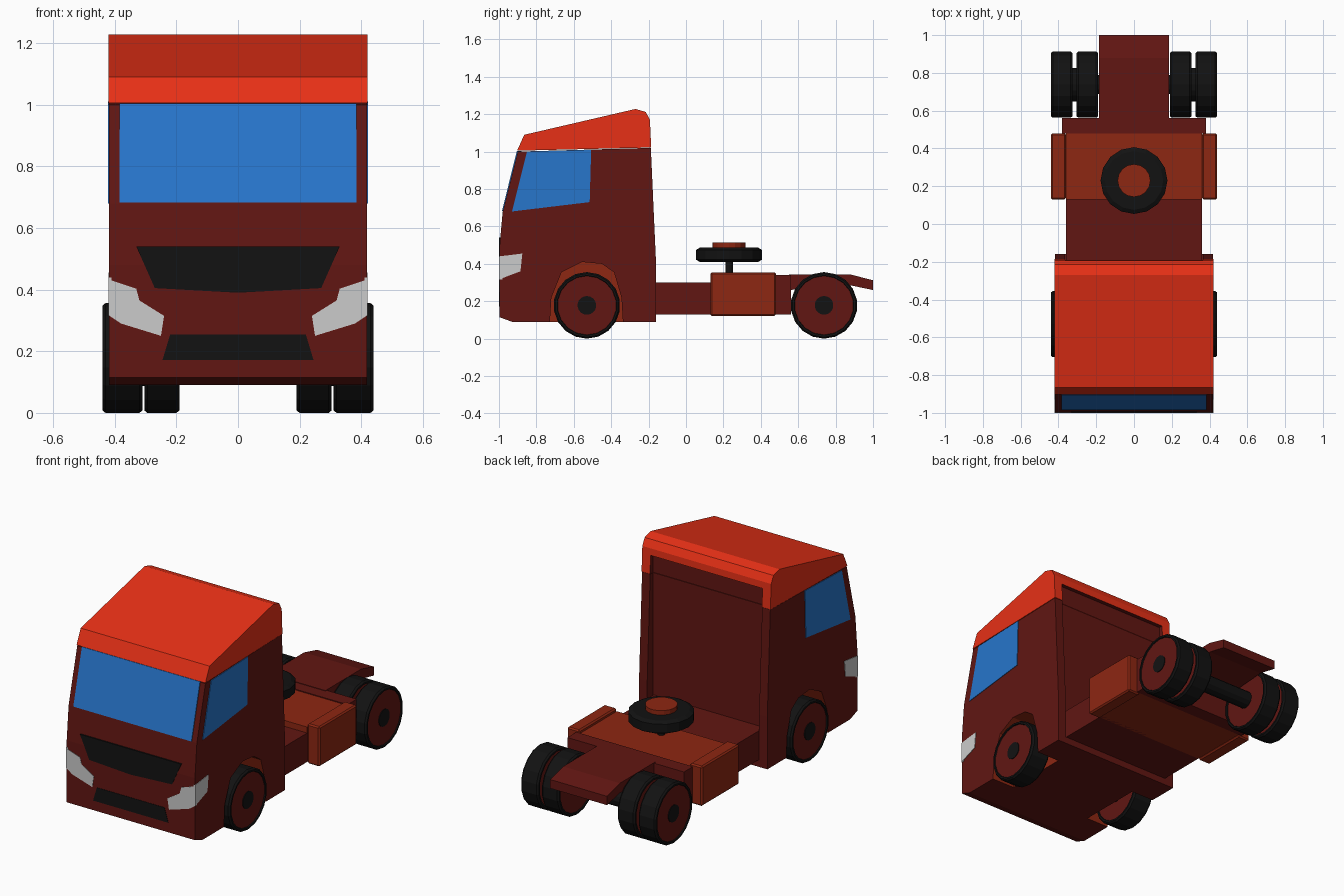
import bpy, bmesh
from math import sin, cos, pi

if "Cube" in bpy.data.objects:
    bpy.data.objects.remove(bpy.data.objects["Cube"])


def material(name, rgb):
    m = bpy.data.materials.new(name)
    m.diffuse_color = (*rgb, 1)
    m.use_nodes = True
    m.node_tree.nodes["Principled BSDF"].inputs["Base Color"].default_value = m.diffuse_color
    return m


RED = material("dark_red", (0.12, 0.008, 0.006))
ROOF = material("bright_red", (0.8, 0.03, 0.008))
BROWN = material("rust", (0.27, 0.02, 0.006))
BLUE = material("glass", (0.02, 0.18, 0.6))
BLACK = material("black", (0.006, 0.006, 0.006))
LIGHT = material("lamp", (0.7, 0.7, 0.7))


def place(axis, a, u, v):
    return {'x': (a, u, v), 'y': (u, a, v), 'z': (u, v, a)}[axis]


def finish(name, bm, mat, mirror):
    bmesh.ops.recalc_face_normals(bm, faces=bm.faces)
    me = bpy.data.meshes.new(name)
    bm.to_mesh(me)
    bm.free()
    me.materials.append(mat)
    ob = bpy.data.objects.new(name, me)
    bpy.context.collection.objects.link(ob)
    if mirror:
        ob.modifiers.new("Mirror", 'MIRROR')
    return ob


def prism(name, pts, axis, lo, hi, mat, mirror=False):
    bm = bmesh.new()
    a, b = [[bm.verts.new(place(axis, t, *p)) for p in pts] for t in (lo, hi)]
    n = len(pts)
    bm.faces.new(a)
    bm.faces.new(b)
    for i in range(n):
        j = (i + 1) % n
        bm.faces.new((a[i], a[j], b[j], b[i]))
    return finish(name, bm, mat, mirror)


def box(name, x, y, z, mat, mirror=False):
    pts = [(y[0], z[0]), (y[1], z[0]), (y[1], z[1]), (y[0], z[1])]
    return prism(name, pts, 'x', *x, mat, mirror)


def lathe(name, prof, axis, cu, cv, mat, n=18, mirror=False):
    # prof: (position along axis, radius), capped at both ends
    bm = bmesh.new()
    rings = [[bm.verts.new(place(axis, t, cu + r * cos(2 * pi * i / n - pi / 2),
                                 cv + r * sin(2 * pi * i / n - pi / 2)))
              for i in range(n)] for t, r in prof]
    bm.faces.new(rings[0])
    bm.faces.new(rings[-1])
    for a, b in zip(rings, rings[1:]):
        for i in range(n):
            j = (i + 1) % n
            bm.faces.new((a[i], a[j], b[j], b[i]))
    return finish(name, bm, mat, mirror)


def cut(ob, cutter):
    m = ob.modifiers.new("Cut", 'BOOLEAN')
    m.operation = 'DIFFERENCE'
    m.solver = 'EXACT'
    m.material_mode = 'TRANSFER'
    m.object = cutter
    cutter.hide_render = True
    cutter.hide_viewport = True


# Cab shell and roof
cab = prism("cab_body", [(-0.93, 0.09), (-0.998, 0.115), (-0.998, 0.48), (-0.98, 0.68),
                         (-0.9, 1.0), (-0.188, 1.02), (-0.16, 0.4), (-0.16, 0.09)],
            'x', -0.418, 0.418, RED)
roof = prism("cab_roof", [(-0.903, 1.005), (-0.865, 1.09), (-0.27, 1.228), (-0.215, 1.212),
                          (-0.193, 1.17), (-0.186, 1.022)], 'x', -0.42, 0.42, ROOF)

# Recessed rear wall and wheel arches
recess = box("rear_recess_cutter", (-0.365, 0.365), (-0.215, 0.0), (0.13, 1.13), RED)
cut(cab, recess)
cut(roof, recess)
arch = [(-0.73, 0.05), (-0.72, 0.22), (-0.665, 0.355), (-0.555, 0.41), (-0.45, 0.4),
        (-0.385, 0.355), (-0.345, 0.22), (-0.335, 0.05)]
for s in (-1, 1):
    lo, hi = sorted((s * 0.27, s * 0.5))
    cut(cab, prism("arch_cutter", arch, 'x', lo, hi, BROWN))

# Glass
prism("windscreen", [(-0.984, 0.682), (-0.904, 1.004), (-0.88, 1.004), (-0.95, 0.682)],
      'x', -0.385, 0.385, BLUE)
prism("side_window", [(-0.93, 0.68), (-0.85, 1.0), (-0.507, 1.01), (-0.515, 0.73)],
      'x', 0.405, 0.4215, BLUE, True)

# Grilles and headlights
prism("upper_grille", [(-0.33, 0.54), (0.33, 0.54), (0.27, 0.405), (0, 0.39), (-0.27, 0.405)],
      'y', -1.0, -0.97, BLACK)
prism("lower_grille", [(-0.22, 0.255), (0.22, 0.255), (0.245, 0.172), (-0.245, 0.172)],
      'y', -1.0, -0.97, BLACK)
prism("headlight_front", [(0.42, 0.433), (0.33, 0.403), (0.32, 0.365), (0.24, 0.315),
                          (0.25, 0.25), (0.38, 0.29), (0.42, 0.317)],
      'y', -1.0, -0.98, LIGHT, True)
prism("headlight_side", [(-0.999, 0.44), (-0.875, 0.455), (-0.885, 0.36), (-0.999, 0.317)],
      'x', 0.41, 0.421, LIGHT, True)

# Chassis
box("front_frame", (-0.36, 0.36), (-0.22, 0.15), (0.13, 0.30), RED)
box("frame_deck", (-0.36, 0.36), (0.13, 0.48), (0.13, 0.335), BROWN)
box("rear_crossmember", (-0.38, 0.38), (0.478, 0.562), (0.13, 0.34), RED)
prism("tail_frame", [(0.55, 0.343), (0.88, 0.343), (1.0, 0.312), (1.0, 0.26), (0.88, 0.285),
                     (0.55, 0.26)], 'x', -0.185, 0.185, RED)
tank = box("side_tank", (0.36, 0.44), (0.13, 0.48), (0.12, 0.355), BROWN, True)
bev = tank.modifiers.new("Bevel", 'BEVEL')
bev.width = 0.008
bev.segments = 1

# Coupling disc on its post
lathe("coupling_post", [(0.33, 0.02), (0.42, 0.02)], 'z', 0, 0.23, BLACK, 12)
lathe("coupling_disc", [(0.41, 0.155), (0.422, 0.177), (0.474, 0.177), (0.487, 0.155)],
      'z', 0, 0.23, BLACK, 16)
lathe("coupling_cap", [(0.48, 0.087), (0.513, 0.087)], 'z', 0, 0.23, BROWN, 16)


# Wheels: tyre with recessed disc faces and a hub
def wheel(name, y, x0, x1):
    z = 0.178
    lathe(name + "_tyre", [(x0 + 0.012, 0.155), (x0, 0.16), (x0, 0.17), (x0 + 0.01, 0.178),
                           (x1 - 0.01, 0.178), (x1, 0.17), (x1, 0.16), (x1 - 0.012, 0.155)],
          'x', y, z, BLACK, mirror=True)
    lathe(name + "_disc", [(x0 + 0.006, 0.158), (x1 - 0.006, 0.158)], 'x', y, z, RED, mirror=True)
    lathe(name + "_hub", [(x0 + 0.004, 0.05), (x1 - 0.002, 0.05)], 'x', y, z, BLACK, mirror=True)


wheel("front_wheel", -0.53, 0.31, 0.44)
wheel("rear_outer_wheel", 0.738, 0.326, 0.44)
wheel("rear_inner_wheel", 0.738, 0.19, 0.304)
lathe("rear_wheel_spacer", [(0.29, 0.09), (0.34, 0.09)], 'x', 0.738, 0.178, BLACK, mirror=True)
lathe("rear_axle", [(-0.25, 0.05), (0.25, 0.05)], 'x', 0.738, 0.178, BLACK, 12)
lathe("front_axle", [(-0.35, 0.05), (0.35, 0.05)], 'x', -0.53, 0.178, BLACK, 12)
